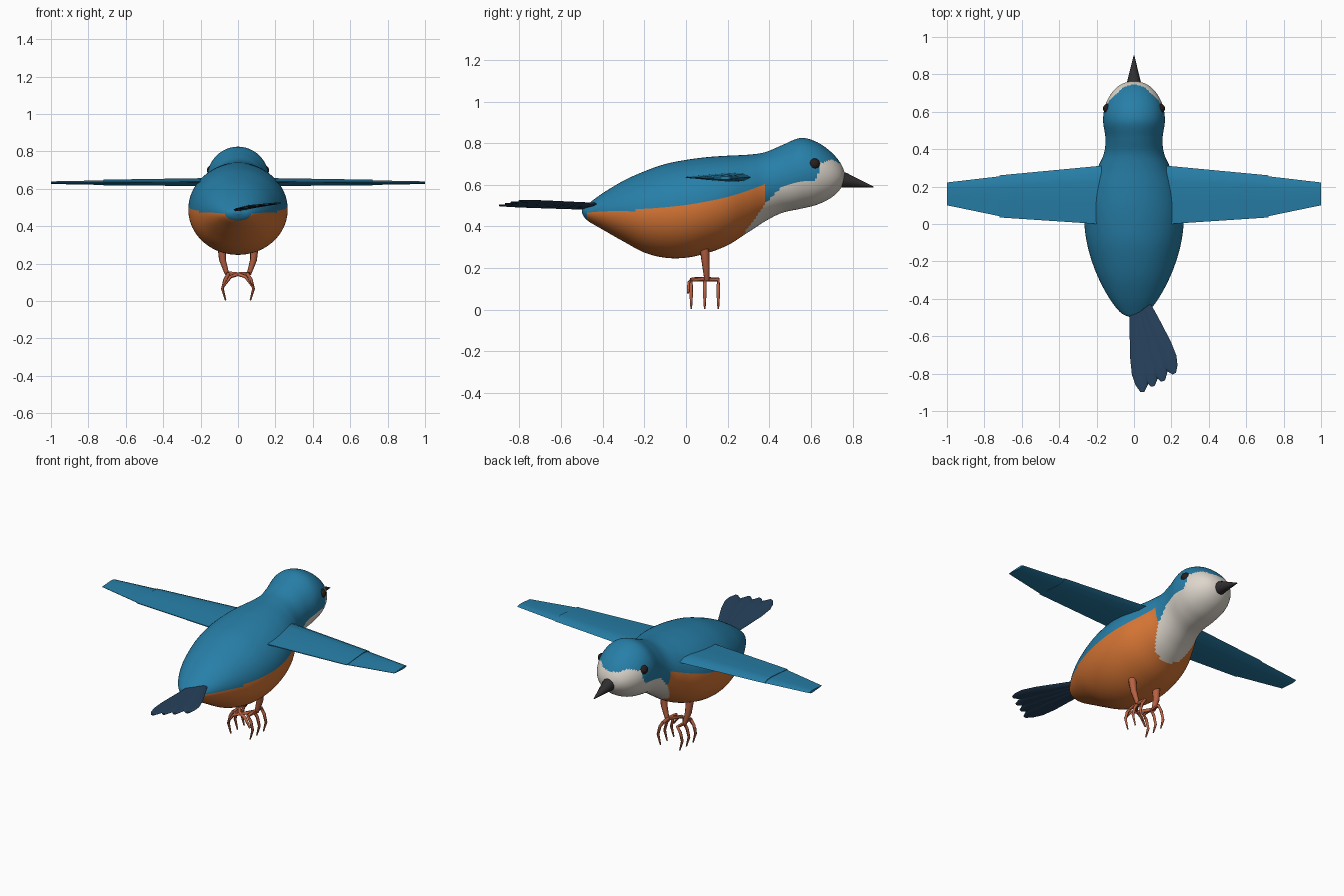
import bpy, bmesh, math
from mathutils import Vector

if "Cube" in bpy.data.objects:
    bpy.data.objects.remove(bpy.data.objects["Cube"])


def material(name, rgb):
    m = bpy.data.materials.new(name)
    m.diffuse_color = (*rgb, 1)
    m.use_nodes = True
    m.node_tree.nodes["Principled BSDF"].inputs["Base Color"].default_value = m.diffuse_color
    return m


BLUE = material("blue", (0.02, 0.21, 0.39))
ORANGE = material("orange", (0.68, 0.18, 0.035))
WHITE = material("off white", (0.72, 0.67, 0.60))
NAVY = material("navy", (0.02, 0.055, 0.11))
LEG = material("reddish brown", (0.48, 0.12, 0.055))
DARK = material("charcoal", (0.03, 0.027, 0.027))
EYE = material("eye brown", (0.02, 0.013, 0.012))


def loft(name, rings, mats, rule=None, angle=40):
    """Skin a list of equally long point rings, closing both ends."""
    bm = bmesh.new()
    vs = [[bm.verts.new(p) for p in r] for r in rings]
    n = len(vs[0])
    for a, b in zip(vs, vs[1:]):
        for i in range(n):
            bm.faces.new((a[i], a[(i + 1) % n], b[(i + 1) % n], b[i]))
    bm.faces.new(vs[0])
    bm.faces.new(vs[-1])
    bmesh.ops.recalc_face_normals(bm, faces=bm.faces)
    if rule:
        for f in bm.faces:
            f.material_index = rule(f.calc_center_median())
    me = bpy.data.meshes.new(name)
    bm.to_mesh(me)
    bm.free()
    for m in mats:
        me.materials.append(m)
    ob = bpy.data.objects.new(name, me)
    bpy.context.collection.objects.link(ob)
    bpy.ops.object.select_all(action='DESELECT')
    ob.select_set(True)
    bpy.context.view_layer.objects.active = ob
    bpy.ops.object.shade_smooth_by_angle(angle=math.radians(angle))
    return ob


def tube(name, pts, radii, mat, n=8):
    """Round tapering limb along a path."""
    pts = [Vector(p) for p in pts]
    rings = []
    for i, (p, r) in enumerate(zip(pts, radii)):
        d = (pts[min(i + 1, len(pts) - 1)] - pts[max(i - 1, 0)]).normalized()
        u = d.cross(Vector((0.3, 1, 0.2))).normalized()
        v = d.cross(u)
        rings.append([p + r * (u * math.cos(t) + v * math.sin(t))
                      for t in (math.tau * k / n for k in range(n))])
    return loft(name, rings, [mat], angle=60)


def lerp_table(table, x):
    for (x0, z0), (x1, z1) in zip(table, table[1:]):
        if x <= x1:
            return z0 + (z1 - z0) * max(0, (x - x0) / (x1 - x0))
    return table[-1][1]


# Body and head: y, top z, bottom z, half width
PROFILE = [
    (-0.50, 0.485, 0.465, 0.015), (-0.475, 0.505, 0.43, 0.07),
    (-0.40, 0.56, 0.385, 0.13), (-0.30, 0.62, 0.328, 0.185),
    (-0.20, 0.665, 0.275, 0.225), (-0.10, 0.70, 0.25, 0.252),
    (0.0, 0.72, 0.25, 0.265), (0.10, 0.733, 0.272, 0.262),
    (0.20, 0.74, 0.31, 0.24), (0.30, 0.745, 0.373, 0.195),
    (0.38, 0.757, 0.425, 0.16), (0.46, 0.79, 0.465, 0.153),
    (0.55, 0.825, 0.485, 0.165), (0.63, 0.805, 0.505, 0.155),
    (0.70, 0.755, 0.54, 0.12), (0.745, 0.70, 0.585, 0.072),
    (0.765, 0.65, 0.63, 0.012)]


def smooth_profile(pts, sub):
    out = []
    p = [Vector(q) for q in pts]
    for i in range(len(p) - 1):
        a, b, c, d = p[max(i - 1, 0)], p[i], p[i + 1], p[min(i + 2, len(p) - 1)]
        for t in (k / sub for k in range(sub)):
            out.append(0.5 * (2 * b + (c - a) * t + (2 * a - 5 * b + 4 * c - d) * t ** 2
                              + (3 * b - a - 3 * c + d) * t ** 3))
    return out + [p[-1]]


FLANK = [(-0.5, 0.465), (-0.1, 0.485), (0.0, 0.495), (0.2, 0.537), (0.38, 0.605)]
CHEEK = [(0.38, 0.515), (0.42, 0.55), (0.45, 0.585), (0.55, 0.61),
         (0.635, 0.63), (0.636, 0.705), (0.70, 0.72), (0.77, 0.69)]


def plumage(c):
    if c.y < -0.477:
        return 0
    chest_edge = min(0.38, 0.38 - (0.51 - c.z) * 0.7)
    if c.y > chest_edge and c.z < lerp_table(CHEEK, c.y):
        return 2
    if c.y <= 0.38 and c.z < lerp_table(FLANK, c.y):
        return 1
    return 0


N = 80
body = []
for y, top, bot, w in smooth_profile(PROFILE, 7):
    zc, h = (top + bot) / 2, (top - bot) / 2
    body.append([(w * math.cos(math.tau * k / N), y, zc + h * math.sin(math.tau * k / N))
                 for k in range(N)])
loft("body", body, [BLUE, ORANGE, WHITE], plumage, 60)

# Beak
tube("beak", [(0, 0.72, 0.628), (0, 0.765, 0.622), (0, 0.90, 0.59)],
     [0.045, 0.036, 0.002], DARK, 12)


# Wing section across the chord: front y, back y, mid z, thickness
def wing_ring(x, front, back, z, t):
    c = front - back
    sec = [(0, 0), (0.12, 0.42), (0.3, 0.5), (0.65, 0.3), (1, 0.06),
           (1, -0.06), (0.65, -0.3), (0.3, -0.5), (0.12, -0.42)]
    return [(x, front - c * u, z + t * v) for u, v in sec]


def toe_arc(s, y):
    return [(s * 0.055, 0.095, 0.147), (s * 0.05, y, 0.145), (s * 0.07, y, 0.115),
            (s * 0.083, y, 0.065), (s * 0.066, y, 0.004)]


for s, side in ((-1, "left"), (1, "right")):
    # Wings, inner and outer panels
    loft(side + "_inner_wing", [wing_ring(s * 0.12, 0.315, -0.005, 0.636, 0.044),
                                wing_ring(s * 0.19, 0.31, 0.0, 0.636, 0.042),
                                wing_ring(s * 0.72, 0.26, 0.035, 0.634, 0.030)], [BLUE])
    loft(side + "_outer_wing", [wing_ring(s * 0.70, 0.257, 0.038, 0.633, 0.025),
                                wing_ring(s * 1.0, 0.222, 0.10, 0.633, 0.014)], [BLUE])
    # Eyes
    bpy.ops.mesh.primitive_uv_sphere_add(segments=16, ring_count=10, radius=0.027,
                                         location=(s * 0.139, 0.617, 0.70))
    eye = bpy.context.object
    eye.name = side + "_eye"
    eye.data.materials.append(EYE)
    bpy.ops.object.shade_smooth()
    # Legs and gripping toes
    tube(side + "_leg", [(s * 0.088, 0.088, 0.30), (s * 0.083, 0.095, 0.22),
                         (s * 0.058, 0.10, 0.142)], [0.024, 0.019, 0.012], LEG)
    for i, y in enumerate((0.025, 0.09, 0.155)):
        tube(f"{side}_toe_{i + 1}", toe_arc(s, y), [0.011, 0.010, 0.009, 0.008, 0.004], LEG, 6)
    tube(side + "_back_toe", [(s * 0.055, 0.095, 0.147), (s * 0.01, 0.03, 0.146),
                              (-s * 0.04, 0.015, 0.13), (-s * 0.075, 0.01, 0.08)],
         [0.011, 0.010, 0.009, 0.005], LEG, 6)

# Tail feathers, fanned to one side
TIPS = [(0.045, -0.898), (0.10, -0.868), (0.155, -0.84), (0.215, -0.80)]
SHAPE = [(0, 0.6), (0.25, 0.8), (0.6, 1), (0.8, 0.95), (0.92, 0.65), (1, 0.2)]
for i, (tx, ty) in enumerate(TIPS):
    base = Vector((0.008 + 0.014 * i, -0.42, 0.490 + 0.004 * i))
    tip = Vector((tx, ty, 0.502 + 0.007 * i))
    across = (tip - base).cross(Vector((-0.12, 0, 1))).normalized()
    up = Vector((0, 0, 1))
    rings = []
    for t, w in SHAPE:
        c = base.lerp(tip, t)
        rings.append([c + across * 0.052 * w * math.cos(a) + up * 0.011 * (1 - 0.6 * t) * math.sin(a)
                      for a in (math.tau * k / 10 for k in range(10))])
    loft(f"tail_feather_{i + 1}", rings, [NAVY], angle=60)
